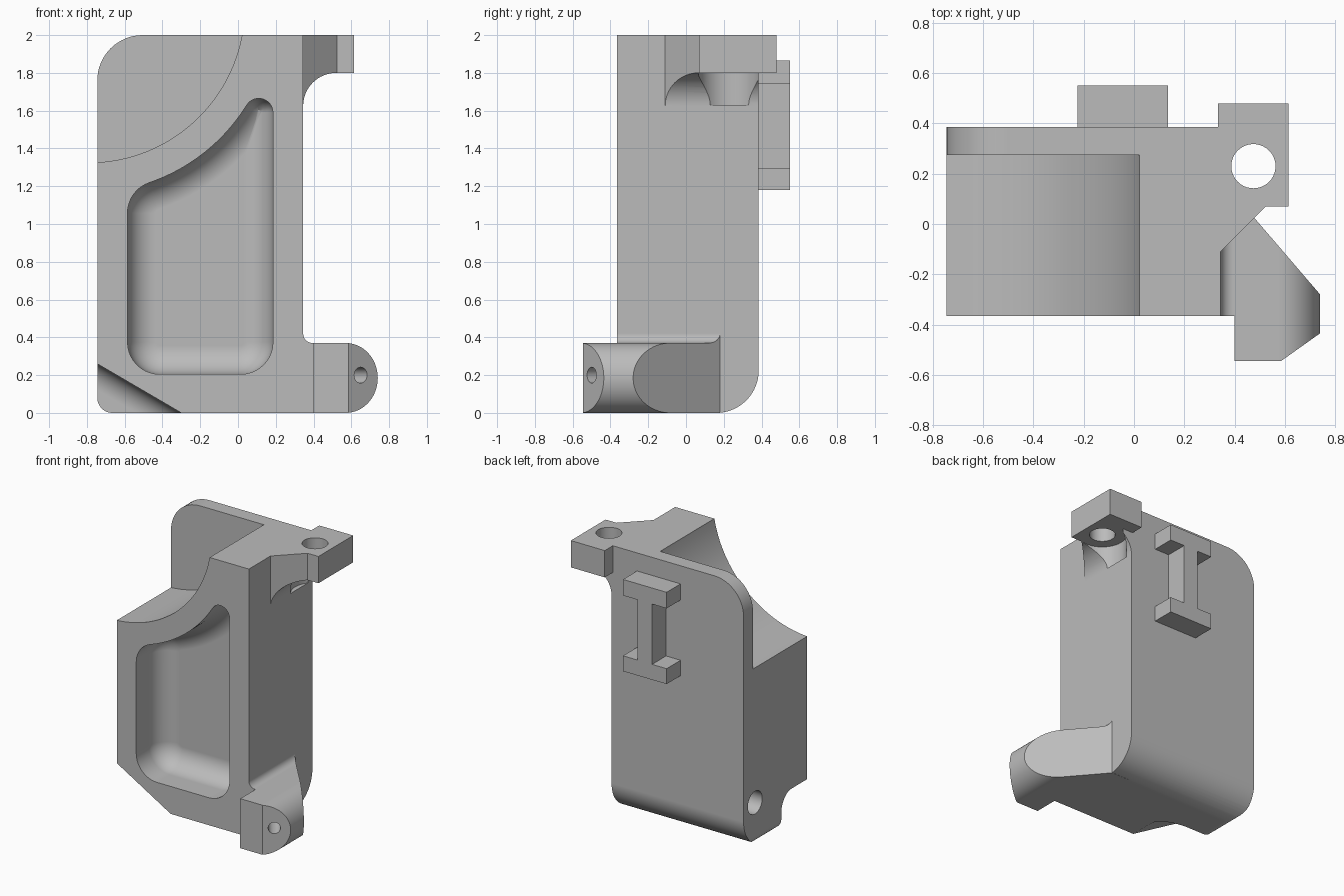
import bpy, bmesh
from math import sin, cos, pi, radians, atan2, sqrt
from mathutils import Vector, Matrix

if "Cube" in bpy.data.objects:
    bpy.data.objects.remove(bpy.data.objects["Cube"])

grey = bpy.data.materials.new("plain_grey")
grey.use_nodes = True
colour = (0.5, 0.5, 0.5, 1)
grey.diffuse_color = colour
grey.node_tree.nodes["Principled BSDF"].inputs["Base Color"].default_value = colour


def arc(cx, cy, rx, a0, a1, n=16, ry=None):
    """Points along an arc, angles in degrees."""
    ry = ry or rx
    angles = [radians(a0 + (a1 - a0) * i / n) for i in range(n + 1)]
    return [(cx + rx * cos(a), cy + ry * sin(a)) for a in angles]


def loft(name, rings):
    """Closed solid through rings that share a point count."""
    bm = bmesh.new()
    loops = [[bm.verts.new(p) for p in ring] for ring in rings]
    for a, b in zip(loops, loops[1:]):
        for i in range(len(a)):
            j = (i + 1) % len(a)
            bm.faces.new((a[i], a[j], b[j], b[i]))
    bm.faces.new(loops[0])
    bm.faces.new(loops[-1])
    bmesh.ops.recalc_face_normals(bm, faces=bm.faces)
    mesh = bpy.data.meshes.new(name)
    bm.to_mesh(mesh)
    bm.free()
    mesh.materials.append(grey)
    obj = bpy.data.objects.new(name, mesh)
    bpy.context.collection.objects.link(obj)
    return obj


def prism(name, pts, plane, lo, hi):
    """Extrude a 2D profile drawn in the xz, yz or xy plane."""
    place = {"xz": lambda p, d: (p[0], d, p[1]),
             "yz": lambda p, d: (d, p[0], p[1]),
             "xy": lambda p, d: (p[0], p[1], d)}[plane]
    return loft(name, [[place(p, d) for p in pts] for d in (lo, hi)])


def box(name, x0, x1, y0, y1, z0, z1):
    return prism(name, [(x0, y0), (x1, y0), (x1, y1), (x0, y1)], "xy", z0, z1)


def combine(target, tool, operation):
    mod = target.modifiers.new("cut", "BOOLEAN")
    mod.operation, mod.object, mod.solver = operation, tool, "EXACT"
    bpy.context.view_layer.objects.active = target
    bpy.ops.object.modifier_apply(modifier=mod.name)
    bpy.data.objects.remove(tool)


LEFT, RIGHT, FRONT, BACK = -0.745, 0.345, -0.365, 0.385
CX, CZ = -0.79, 2.15          # centre of the large scooped arc

# Main body: front outline crossed with the side outline
outline = (arc(LEFT + 0.08, 0.08, 0.08, 180, 270) + [(RIGHT, 0), (RIGHT, 2)]
           + arc(LEFT + 0.24, 1.76, 0.24, 90, 180))
body = prism("housing", outline, "xz", FRONT, BACK)
side = ([(FRONT, -0.1), (0.16, -0.1), (0.16, 0)]
        + arc(0.16, 0.225, 0.225, 270, 360)[1:] + [(BACK, 2.1), (FRONT, 2.1)])
side = [(y - 0.1 if y == FRONT else y + 0, z) for y, z in side]
side = [(y + 0.1 if y == BACK and z > 2 else y, z) for y, z in side]
side = ([(-0.6, -0.1), (0.16, -0.1), (0.16, 0)]
        + arc(0.16, 0.225, 0.225, 270, 360)[1:] + [(BACK, 2.1), (-0.6, 2.1)])
combine(body, prism("side_shape", side, "yz", -1, 1), "INTERSECT")

# Scooped top corner in front of the back plate
combine(body, prism("scoop", arc(CX, CZ, 0.825, 0, 360, 128)[:-1], "xz", -0.6, 0.275), "DIFFERENCE")


# Front pocket: outline shrinks along a quarter circle to round the floor
def pocket_ring(t, y):
    big = 0.985 + t
    r = max(0.17 - t, 0.005)
    tip = max(0.075 - t, 0.005)
    x0, x1, z0 = -0.585 + t, 0.185 - t, 0.205 + t
    lx, tx = x0 + r, x1 - tip
    lz = CZ - sqrt((big + r) ** 2 - (lx - CX) ** 2)
    tz = CZ - sqrt((big + tip) ** 2 - (tx - CX) ** 2)
    la = atan2(CZ - lz, CX - lx) * 180 / pi
    ta = atan2(CZ - tz, CX - tx) * 180 / pi
    pts = arc(x0 + r, z0 + r, r, 180, 270, 10) + arc(x1 - r, z0 + r, r, 270, 360, 10)
    pts += arc(tx, tz, tip, 0, ta, 12)
    pts += arc(CX, CZ, big, ta - 180, la - 180, 20)[1:-1]
    pts += arc(lx, lz, r, la, 180, 10)
    return [(x, y, z) for x, z in pts]


FLOOR, ROUND = -0.065, 0.15
rings = [pocket_ring(0, -0.45)]
for i in range(11):
    a = i / 10 * pi / 2
    rings.append(pocket_ring(ROUND * (1 - cos(a)), FLOOR - ROUND + ROUND * sin(a)))
combine(body, loft("pocket", rings), "DIFFERENCE")

# Slanted notch under the lower front corner, with a rounded inner edge
start, end = Vector((LEFT, 0, 0.26)), Vector((-0.3, 0, 0))
along = (end - start).normalized()
down = Vector((along.z, 0, -along.x))
section = [(-0.6, 0), (-0.6, 0.5), (-0.06, 0.5)] + arc(-0.18, 0.12, 0.12, 0, -90)
notch = loft("notch", [[p + Vector((0, y, 0)) + down * v for y, v in section]
                       for p in (start - along * 0.4, end + along * 0.4)])
combine(body, notch, "DIFFERENCE")

# Lower bracket: rounded front outline crossed with a faceted plan
front = ([(0.2, 0)] + arc(0.57, 0.185, 0.17, -90, 90, 32, 0.185)
         + arc(RIGHT + 0.05, 0.42, 0.05, 270, 180, 8) + [(0.2, 0.42)])
bracket = prism("bracket", front, "xz", -0.7, 0.3)
plan = [(0.2, FRONT), (0.4, FRONT), (0.4, -0.545), (0.585, -0.545), (0.74, -0.435),
        (0.74, -0.28), (RIGHT, 0.18), (0.2, 0.18)]
combine(bracket, prism("bracket_plan", plan, "xy", -0.2, 0.6), "INTERSECT")
combine(body, bracket, "UNION")

# Upper arm with a curved support beneath
front = ([(0.2, 2), (0.2, 1.625)] + arc(0.52, 1.625, 0.175, 180, 90)
         + [(0.615, 1.8), (0.615, 2)])
arm = prism("arm", front, "xz", -0.3, BACK)
plan = [(0.2, -0.11), (RIGHT, -0.11), (0.525, 0.07), (0.7, 0.07), (0.7, 0.6), (0.2, 0.6)]
combine(arm, prism("arm_plan", plan, "xy", 1, 2.5), "INTERSECT")
combine(body, arm, "UNION")
combine(body, box("arm_tab", 0.335, 0.615, 0.3, 0.48, 1.8, 2), "UNION")

# Vertical screw hole and the clearance below it
HX, HY = 0.475, 0.23
combine(body, prism("clearance", arc(HX, HY, 0.165, 0, 360, 48)[:-1], "xy", 1.63, 1.8), "DIFFERENCE")
combine(body, prism("screw_hole", arc(HX, HY, 0.088, 0, 360, 40)[:-1], "xy", 1.7, 2.2), "DIFFERENCE")

# Side hole
combine(body, prism("side_hole", arc(0.25, 0.32, 0.085, 0, 360, 32)[:-1], "yz", -1, -0.25), "DIFFERENCE")

# Small hole square to the bracket's slanted face
axis = Vector((-0.11, 0.155, 0)).normalized()
across = Vector((axis.y, -axis.x, 0))
hole_centre = Vector((0.65, -0.5, 0.2))
hole = loft("pin_hole", [[hole_centre + axis * d + across * u + Vector((0, 0, v))
                          for u, v in arc(0, 0, 0.042, 0, 360, 24)[:-1]] for d in (-0.1, 0.2)])
combine(body, hole, "DIFFERENCE")

# I-shaped rail on the back
MID, HALF, WEB = -0.045, 0.18, 0.06
half = [(HALF, 1.18), (HALF, 1.295), (WEB, 1.295), (WEB, 1.745), (HALF, 1.745), (HALF, 1.865)]
rail = [(MID + x, z) for x, z in half] + [(MID - x, z) for x, z in reversed(half)]
combine(body, prism("back_rail", rail, "xz", BACK - 0.05, 0.55), "UNION")

# Smooth curves, crisp edges
bpy.ops.object.select_all(action="DESELECT")
body.select_set(True)
bpy.context.view_layer.objects.active = body
bpy.ops.object.shade_smooth_by_angle(angle=radians(25))
weighted = body.modifiers.new("even_shading", "WEIGHTED_NORMAL")
weighted.keep_sharp = True
